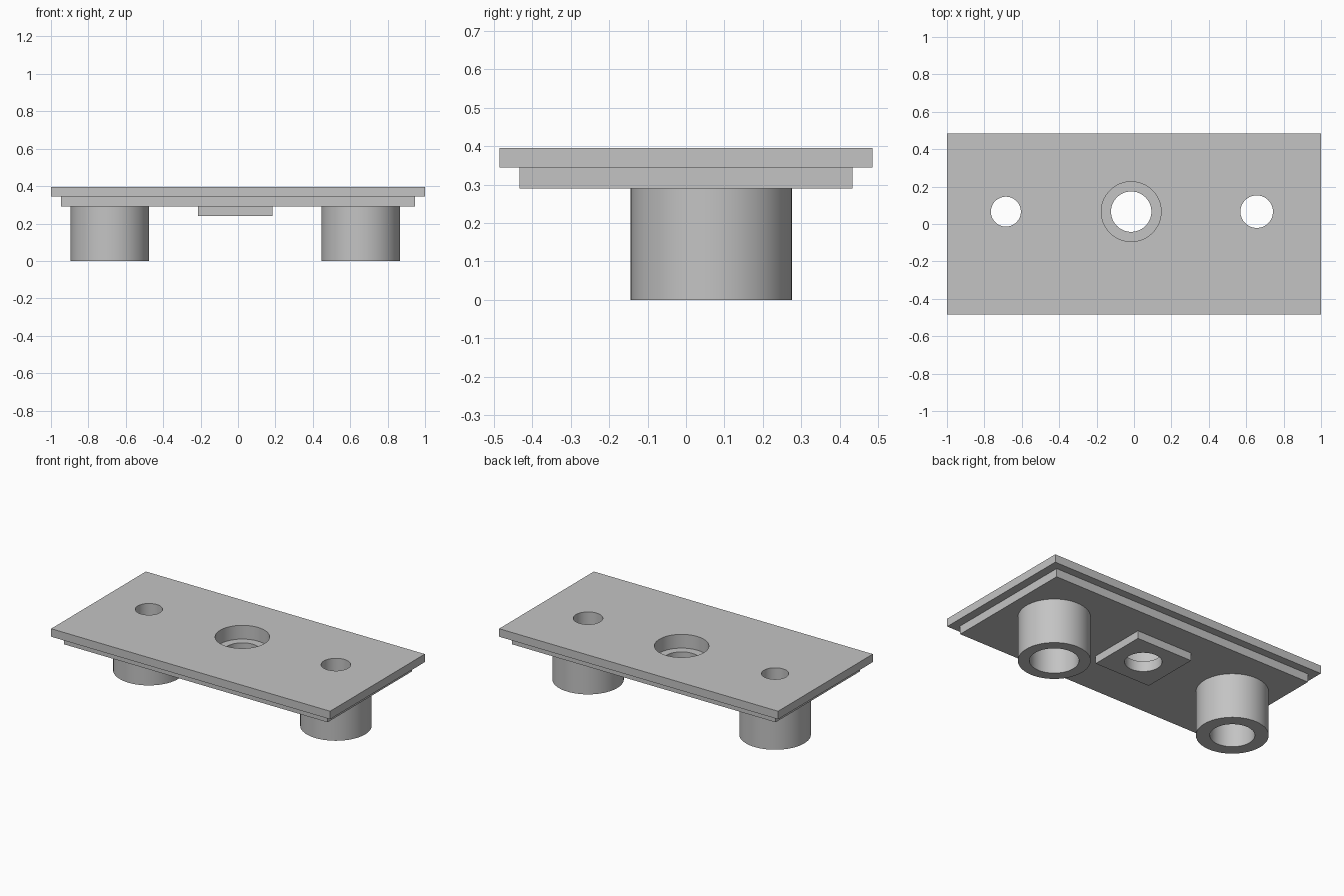
import bpy
import bmesh
from mathutils import Matrix, Vector

cube = bpy.data.objects.get("Cube")
if cube:
    bpy.data.objects.remove(cube, do_unlink=True)

grey = bpy.data.materials.new("plain grey")
grey.use_nodes = True
colour = (0.55, 0.55, 0.55, 1)
grey.diffuse_color = colour
grey.node_tree.nodes["Principled BSDF"].inputs["Base Color"].default_value = colour

ROW_Y = 0.066       # line shared by the holes and the bosses
CENTRE_X = -0.015
UNDER, STEP, TOP = 0.29, 0.344, 0.396
LEDGE = 0.307       # floor of the central counterbore


def new_object(name, bm):
    mesh = bpy.data.meshes.new(name)
    bm.to_mesh(mesh)
    bm.free()
    mesh.materials.append(grey)
    obj = bpy.data.objects.new(name, mesh)
    bpy.context.collection.objects.link(obj)
    return obj


def box(name, x, y, half_x, half_y, z0, z1):
    bm = bmesh.new()
    size = Vector((2 * half_x, 2 * half_y, z1 - z0))
    place = Matrix.Translation((x, y, (z0 + z1) / 2)) @ Matrix.Diagonal(size).to_4x4()
    bmesh.ops.create_cube(bm, size=1, matrix=place)
    return new_object(name, bm)


def cylinder(name, x, radius, z0, z1):
    bm = bmesh.new()
    bmesh.ops.create_cone(bm, cap_ends=True, segments=64, radius1=radius,
                          radius2=radius, depth=z1 - z0,
                          matrix=Matrix.Translation((x, ROW_Y, (z0 + z1) / 2)))
    return new_object(name, bm)


def select_only(obj):
    bpy.ops.object.select_all(action='DESELECT')
    obj.select_set(True)
    bpy.context.view_layer.objects.active = obj


def drill(obj, holes):
    """Cut round holes, each given as x, radius, bottom and top."""
    for hole in holes:
        cutter = cylinder("hole_cutter", *hole)
        cutter.hide_render = True
        mod = obj.modifiers.new("hole", 'BOOLEAN')
        mod.operation = 'DIFFERENCE'
        mod.solver = 'EXACT'
        mod.object = cutter
        select_only(obj)
        bpy.ops.object.modifier_apply(modifier=mod.name)
        bpy.data.objects.remove(cutter, do_unlink=True)
    select_only(obj)
    bpy.ops.object.shade_smooth_by_angle()


# Bosses: x, screw hole radius, bore radius
bosses = {"right_boss": (-0.685, 0.08, 0.13), "left_boss": (0.656, 0.087, 0.143)}
screw_holes = [(x, hole, -1, 1) for x, hole, bore in bosses.values()]
through_hole = (CENTRE_X, 0.108, -1, 1)
counterbore = (CENTRE_X, 0.16, LEDGE, 1)

# Stepped plate
top_plate = box("top_plate", 0, 0, 1, 0.485, STEP, TOP)
drill(top_plate, screw_holes + [(CENTRE_X, 0.16, -1, 1)])
lower_plate = box("lower_plate", 0, 0, 0.946, 0.433, UNDER, STEP)
drill(lower_plate, screw_holes + [through_hole, counterbore])

# Square pad under the central hole
pad = box("centre_pad", CENTRE_X, ROW_Y, 0.2, 0.19, 0.24, UNDER)
drill(pad, [through_hole])

# Hollow bosses
for name, (x, hole, bore) in bosses.items():
    drill(cylinder(name, x, 0.21, 0, UNDER), [(x, bore, -1, 1)])
